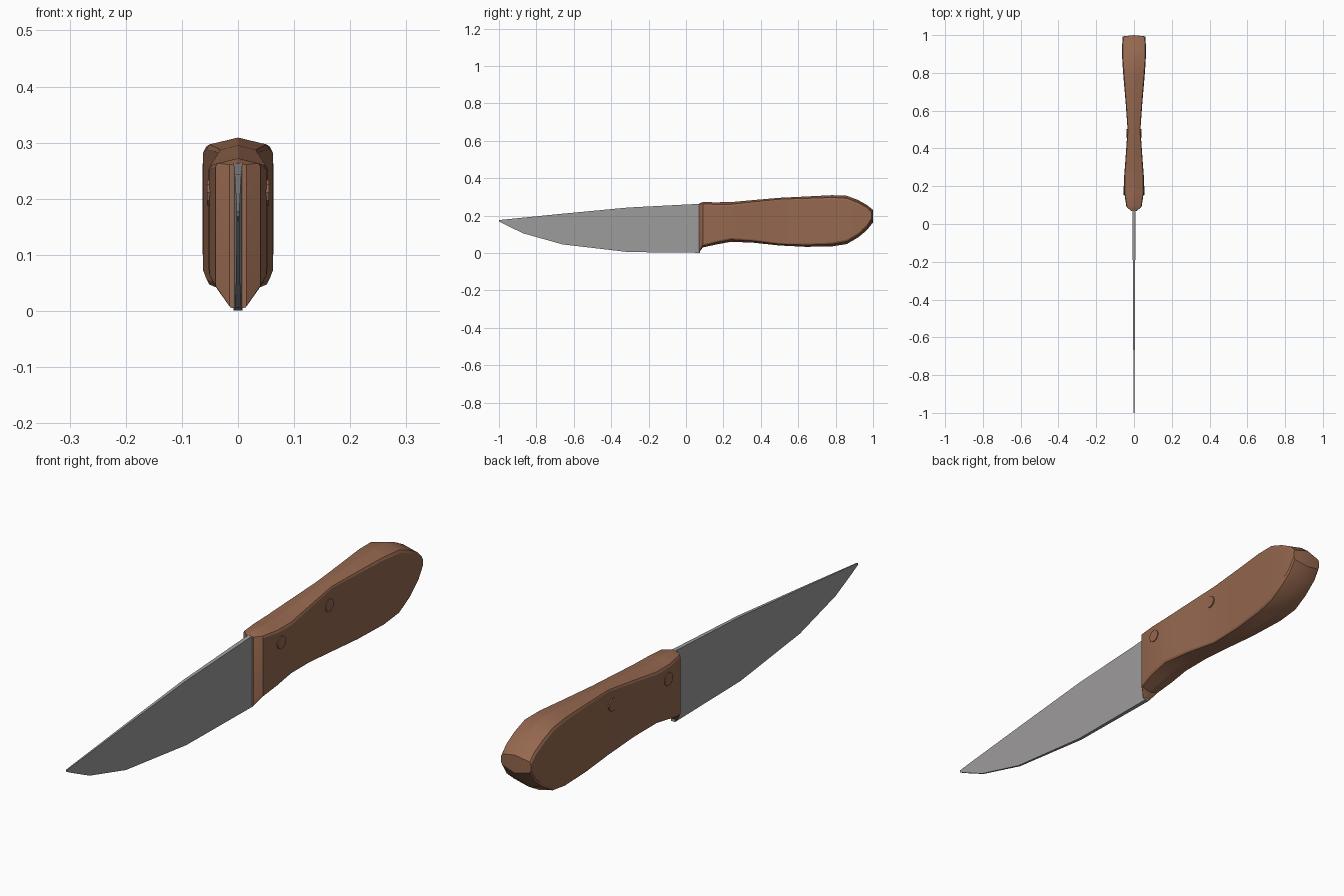
import bpy, bmesh, math
from mathutils import Matrix

cube = bpy.data.objects.get("Cube")
if cube:
    bpy.data.objects.remove(cube, do_unlink=True)


def material(name, rgb):
    m = bpy.data.materials.new(name)
    m.use_nodes = True
    m.diffuse_color = (*rgb, 1)
    m.node_tree.nodes["Principled BSDF"].inputs["Base Color"].default_value = (*rgb, 1)
    return m


def add_object(name, bm, mat, angle=30):
    bmesh.ops.recalc_face_normals(bm, faces=bm.faces[:])
    mesh = bpy.data.meshes.new(name)
    bm.to_mesh(mesh)
    bm.free()
    mesh.materials.append(mat)
    ob = bpy.data.objects.new(name, mesh)
    bpy.context.collection.objects.link(ob)
    bpy.ops.object.select_all(action="DESELECT")
    ob.select_set(True)
    bpy.context.view_layer.objects.active = ob
    bpy.ops.object.shade_smooth_by_angle(angle=math.radians(angle))
    return ob


wood = material("brown wood", (0.30, 0.137, 0.078))
steel = material("grey steel", (0.34, 0.33, 0.33))

# Blade: stations of (y, edge z, spine z, half thickness)
stations = [(-1.0, 0.168, 0.176, 0.002), (-0.96, 0.148, 0.18, 0.0025),
            (-0.87, 0.105, 0.189, 0.003), (-0.66, 0.046, 0.21, 0.004),
            (-0.31, 0.005, 0.243, 0.006), (0.075, 0.001, 0.263, 0.008)]
bm = bmesh.new()
rings = [[bm.verts.new(p) for p in ((-t, y, low), (t, y, low), (t, y, top), (-t, y, top))]
         for y, low, top, t in stations]
for a, b in zip(rings, rings[1:]):
    for i in range(4):
        j = (i + 1) % 4
        bm.faces.new((a[i], a[j], b[j], b[i]))
bm.faces.new(rings[0])
bm.faces.new(rings[-1])
add_object("blade", bm, steel)

# Handle: stations of (y, bottom ridge z, top ridge z, half width)
stations = [(0.07, 0.003, 0.264, 0.015), (0.09, 0.03, 0.272, 0.04),
            (0.16, 0.045, 0.271, 0.051), (0.24, 0.06, 0.272, 0.053),
            (0.36, 0.055, 0.283, 0.044), (0.5, 0.04, 0.295, 0.034),
            (0.64, 0.033, 0.302, 0.044), (0.78, 0.035, 0.309, 0.056),
            (0.86, 0.048, 0.306, 0.062), (0.92, 0.083, 0.283, 0.063),
            (0.965, 0.12, 0.258, 0.062), (0.993, 0.163, 0.23, 0.061)]
bm = bmesh.new()
rings = []
for k, (y, low, top, w) in enumerate(stations):
    ridge_y = 1.0 if k == len(stations) - 1 else y
    drop = 0.3 * w
    c = 0.08 * w
    half = [(w - c, top - drop + c), (w, top - drop - c),
            (w, low + drop + c), (w - c, low + drop - c)]
    pts = [(0, ridge_y, top)] + [(x, y, z) for x, z in half]
    pts += [(0, ridge_y, low)] + [(-x, y, z) for x, z in reversed(half)]
    rings.append([bm.verts.new(p) for p in pts])
for a, b in zip(rings, rings[1:]):
    for i in range(10):
        j = (i + 1) % 10
        bm.faces.new((a[i], a[j], b[j], b[i]))
for r in (rings[0], rings[-1]):
    bm.faces.new(r[:6])
    bm.faces.new(r[5:] + r[:1])
add_object("handle", bm, wood, 25)

# Rivets: thin pins passing through the handle
for name, y, z, reach in (("front_rivet", 0.178, 0.211, 0.055),
                          ("middle_rivet", 0.48, 0.228, 0.039)):
    bm = bmesh.new()
    bmesh.ops.create_cone(bm, cap_ends=True, segments=10, radius1=0.024, radius2=0.024,
                          depth=2 * reach,
                          matrix=Matrix.Translation((0, y, z)) @ Matrix.Rotation(math.pi / 2, 4, "Y"))
    add_object(name, bm, wood)
